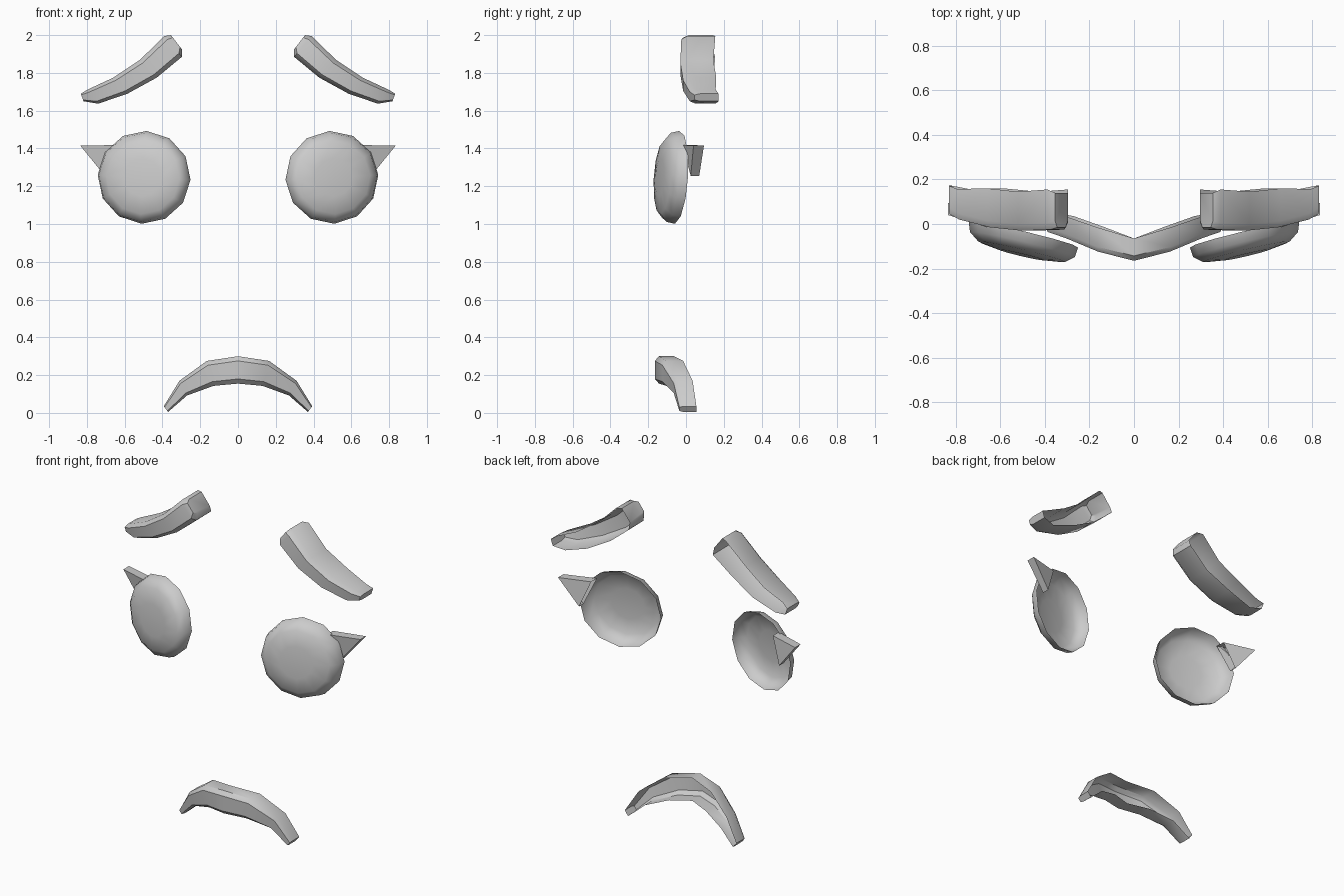
import bpy, bmesh
from math import sin, cos, pi, radians

if "Cube" in bpy.data.objects:
    bpy.data.objects.remove(bpy.data.objects["Cube"])


def finish(name, bm, angle=40):
    bmesh.ops.recalc_face_normals(bm, faces=bm.faces)
    me = bpy.data.meshes.new(name)
    bm.to_mesh(me)
    bm.free()
    ob = bpy.data.objects.new(name, me)
    bpy.context.collection.objects.link(ob)
    bpy.ops.object.select_all(action='DESELECT')
    ob.select_set(True)
    bpy.context.view_layer.objects.active = ob
    bpy.ops.object.shade_smooth_by_angle(angle=radians(angle))
    return ob


def trough(name, stations, bevel, side=1):
    """Hollow strip, open at the back. Station: upper x,z, lower x,z, front y, back y."""
    bm = bmesh.new()
    rings = []
    for ux, uz, lx, lz, yf, yb in stations:
        ring = []
        for t, y in ((0, yb), (0, yf + bevel), (.17, yf), (.83, yf), (1, yf + bevel), (1, yb)):
            ring.append(bm.verts.new((side * (ux + (lx - ux) * t), y, uz + (lz - uz) * t)))
        rings.append(ring)
    for a, b in zip(rings, rings[1:]):
        for i in range(5):
            bm.faces.new((a[i], a[i + 1], b[i + 1], b[i]))
    bm.faces.new(rings[0])
    bm.faces.new(rings[-1])
    return finish(name, bm)


def eye(name, side):
    """Shallow twelve-sided dome, open at the back, turned outward."""
    bm = bmesh.new()
    rings = []
    for r, d in ((.246, 0), (.236, .045), (.195, .078), (.1, .092)):
        ring = []
        for i in range(12):
            a = 2 * pi * i / 12 + radians(3)
            x, z = r * cos(a), r * sin(a)
            y = -.047 + .235 * x + .06 * z - d
            ring.append(bm.verts.new((side * (.497 + x + .1 * d), y, 1.247 + z)))
        rings.append(ring)
    for a, b in zip(rings, rings[1:]):
        for i in range(12):
            j = (i + 1) % 12
            bm.faces.new((a[i], a[j], b[j], b[i]))
    bm.faces.new(rings[-1])
    return finish(name, bm, 60)


def lash(name, side):
    """Pointed wedge at the outer corner of the eye, open toward the eye."""
    bm = bmesh.new()
    pts = ((.64, 1.418, -.02, .04), (.835, 1.415, .04, .095), (.705, 1.255, .025, .07))
    f = [bm.verts.new((side * x, y0, z)) for x, z, y0, y1 in pts]
    b = [bm.verts.new((side * x, y1, z)) for x, z, y0, y1 in pts]
    bm.faces.new(f)
    bm.faces.new(b)
    for i in (0, 1):
        bm.faces.new((f[i], f[i + 1], b[i + 1], b[i]))
    return finish(name, bm, 30)


# Eyebrows, eyes and lashes on both sides
brow = [(.355, 2.0, .297, 1.925, -.015, .14),
        (.39, 1.995, .297, 1.885, -.025, .155),
        (.52, 1.868, .43, 1.775, -.03, .145),
        (.66, 1.775, .585, 1.69, -.015, .16),
        (.795, 1.712, .74, 1.637, .02, .157),
        (.832, 1.69, .818, 1.65, .045, .172)]
for side, tag in ((-1, "left"), (1, "right")):
    trough("eyebrow_" + tag, brow, .03, side)
    eye("eye_" + tag, side)
    lash("eyelash_" + tag, side)

# Mouth arch, mirrored from its right half
half = [(0, .3, 0, .155, -.165, -.065),
        (.165, .275, .13, .143, -.125, -.015),
        (.31, .17, .27, .092, -.065, .035),
        (.393, .035, .37, .005, -.035, .055)]
mirrored = [(-a, b, -c, d, e, f) for a, b, c, d, e, f in reversed(half[1:])]
trough("mouth", mirrored + half, .022)
